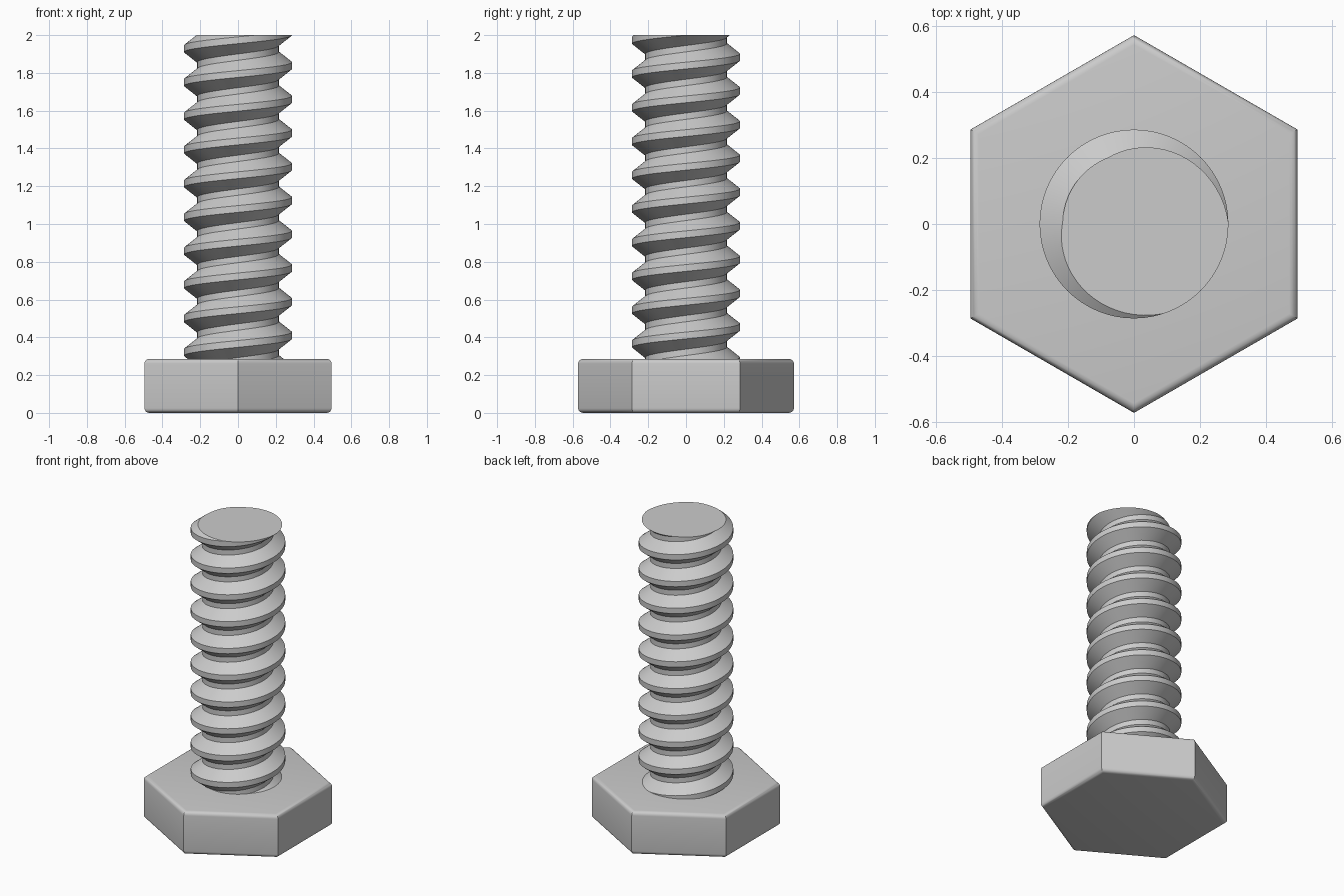
import bpy, bmesh, math

if "Cube" in bpy.data.objects:
    bpy.data.objects.remove(bpy.data.objects["Cube"])

metal = bpy.data.materials.new("grey metal")
metal.diffuse_color = (0.6, 0.6, 0.6, 1)
metal.use_nodes = True
metal.node_tree.nodes["Principled BSDF"].inputs["Base Color"].default_value = metal.diffuse_color

HEAD_R, HEAD_H, TOP = 0.5714, 0.2857, 2.0
CREST_R, ROOT_R, PITCH = 0.2857, 0.216, 0.1786


def finish(bm, name):
    bmesh.ops.recalc_face_normals(bm, faces=bm.faces[:])
    mesh = bpy.data.meshes.new(name)
    bm.to_mesh(mesh)
    bm.free()
    mesh.materials.append(metal)
    ob = bpy.data.objects.new(name, mesh)
    bpy.context.collection.objects.link(ob)
    bpy.context.view_layer.objects.active = ob
    ob.select_set(True)
    bpy.ops.object.shade_smooth_by_angle(angle=math.radians(30))
    ob.select_set(False)
    return ob


# Hexagonal head with rounded upper and lower rims
bm = bmesh.new()
ring = [bm.verts.new((HEAD_R * math.cos(math.radians(90 + 60 * i)),
                      HEAD_R * math.sin(math.radians(90 + 60 * i)), 0)) for i in range(6)]
base = bm.faces.new(ring)
res = bmesh.ops.extrude_face_region(bm, geom=[base], use_keep_orig=True)
for v in res["geom"]:
    if isinstance(v, bmesh.types.BMVert):
        v.co.z = HEAD_H
rims = [e for e in bm.edges if abs(e.verts[0].co.z - e.verts[1].co.z) < 1e-5]
bmesh.ops.bevel(bm, geom=rims, offset=0.025, segments=5, profile=0.5, affect='EDGES')
finish(bm, "hex_head")

# Right-handed threaded shank: one helical strip, trimmed flat at both ends
N = 64
crest, flank = 0.036, 0.0545
profile = [(CREST_R, -crest / 2), (CREST_R, crest / 2),
           (ROOT_R, crest / 2 + flank), (ROOT_R, PITCH - crest / 2 - flank)]
start = TOP + 0.0174 - 12 * PITCH
bm = bmesh.new()
steps = []
for i in range(14 * N + 1):
    a = 2 * math.pi * i / N
    z = start + PITCH * i / N
    steps.append([bm.verts.new((r * math.cos(a), r * math.sin(a), z + dz)) for r, dz in profile])
for i in range(len(steps) - 1):
    s, t = steps[i], steps[i + 1]
    for k in range(3):
        bm.faces.new((s[k], t[k], t[k + 1], s[k + 1]))
    if i + N + 1 < len(steps):
        bm.faces.new((s[3], t[3], steps[i + N + 1][0], steps[i + N][0]))
for height, up in ((TOP, 1), (0.2, -1)):
    cut = bmesh.ops.bisect_plane(bm, geom=bm.verts[:] + bm.edges[:] + bm.faces[:], dist=1e-5,
                                 plane_co=(0, 0, height), plane_no=(0, 0, up), clear_outer=True)
    edges = [e for e in cut["geom_cut"] if isinstance(e, bmesh.types.BMEdge)]
    bmesh.ops.edgeloop_fill(bm, edges=edges)
finish(bm, "threaded_shank")
